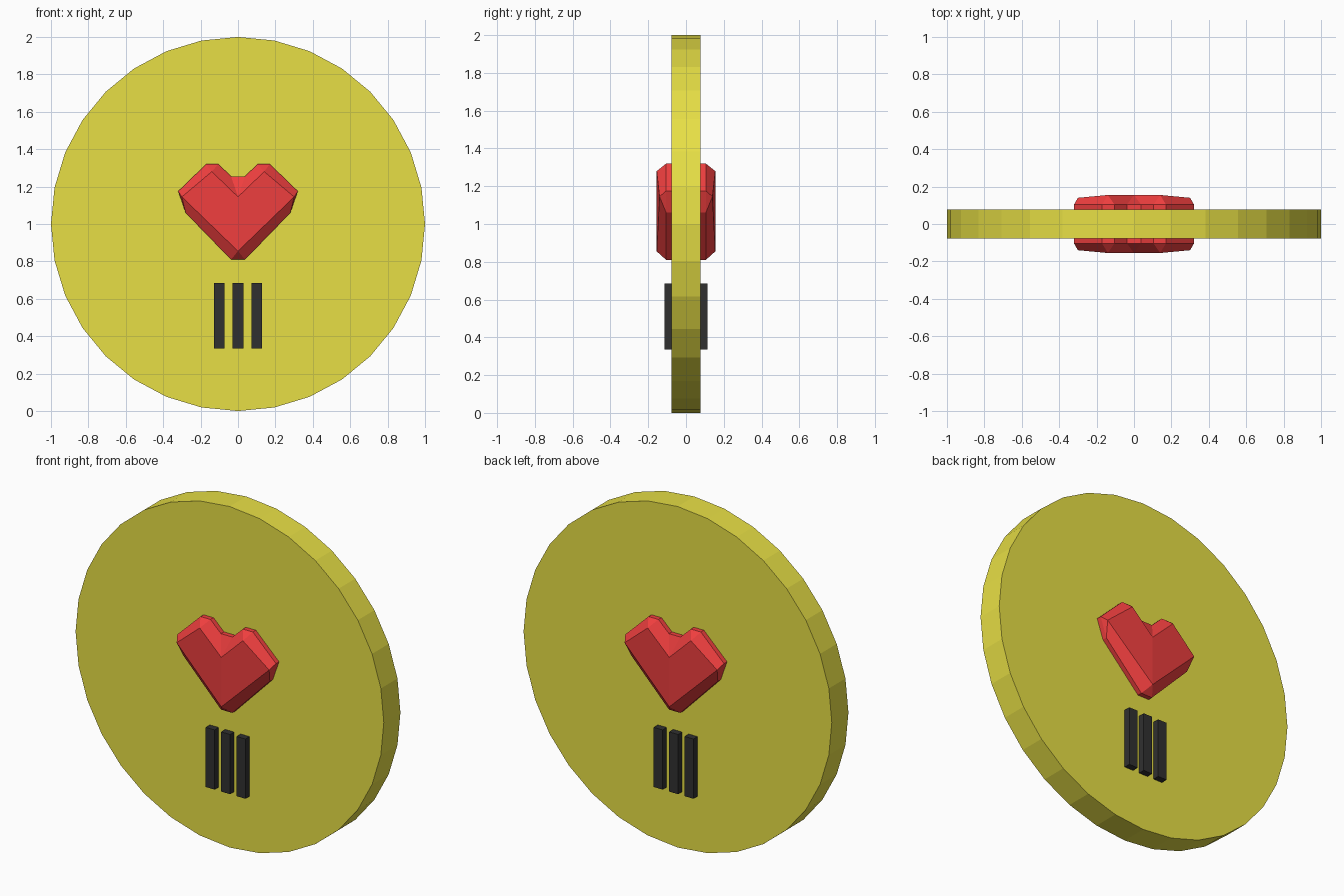
import bpy, bmesh, math

if "Cube" in bpy.data.objects:
    bpy.data.objects.remove(bpy.data.objects["Cube"])


def paint(obj, name, color):
    mat = bpy.data.materials.get(name) or bpy.data.materials.new(name)
    mat.diffuse_color = (*color, 1)
    mat.use_nodes = True
    mat.node_tree.nodes["Principled BSDF"].inputs["Base Color"].default_value = mat.diffuse_color
    obj.data.materials.append(mat)


# Coin disc, 32 flat sides, standing on edge
bpy.ops.mesh.primitive_cylinder_add(vertices=32, radius=1, depth=0.154,
                                    location=(0, 0, 1), rotation=(math.pi / 2, 0, 0))
disc = bpy.context.object
disc.name = "coin_disc"
paint(disc, "yellow", (0.8, 0.74, 0.06))

# Chamfered heart passing through the disc: each face corner fans to two rim points
corners = [(0, -0.155, 1.145), (0.14, -0.155, 1.28), (0.30, -0.14, 1.145),
           (0, -0.155, 0.855), (-0.30, -0.14, 1.145), (-0.14, -0.155, 1.28)]
half = [(0.037, 1.255), (0.105, 1.32), (0.17, 1.32),
        (0.32, 1.175), (0.28, 1.06), (0.037, 0.81)]
rim = half + [(-x, z) for x, z in reversed(half)]
rim = rim[-1:] + rim[:-1]  # start left of the notch so pairs line up

bm = bmesh.new()
rims = []
for side in (1, -1):
    face = [bm.verts.new((x, y * side, z)) for x, y, z in corners]
    ring = [bm.verts.new((x, -0.105 * side, z)) for x, z in rim]
    rims.append(ring)
    bm.faces.new((face[0], face[1], face[2], face[3]))
    bm.faces.new((face[0], face[3], face[4], face[5]))
    for i in range(6):
        j = (i + 1) % 6
        bm.faces.new((face[i], ring[2 * i], ring[2 * i + 1]))
        bm.faces.new((face[i], ring[2 * i + 1], ring[2 * j], face[j]))
for i in range(12):
    j = (i + 1) % 12
    bm.faces.new((rims[0][i], rims[0][j], rims[1][j], rims[1][i]))
bmesh.ops.recalc_face_normals(bm, faces=bm.faces)
mesh = bpy.data.meshes.new("heart")
bm.to_mesh(mesh)
bm.free()
heart = bpy.data.objects.new("heart", mesh)
bpy.context.collection.objects.link(heart)
paint(heart, "red", (0.88, 0.05, 0.05))

# Three bars below the heart, raised on both faces
for n, x in enumerate((-0.1, 0, 0.1)):
    bpy.ops.mesh.primitive_cube_add(size=1, location=(x, 0, 0.51))
    bar = bpy.context.object
    bar.name = f"bar_{n + 1}"
    bar.scale = (0.058, 0.23, 0.35)
    paint(bar, "black", (0.03, 0.03, 0.03))
